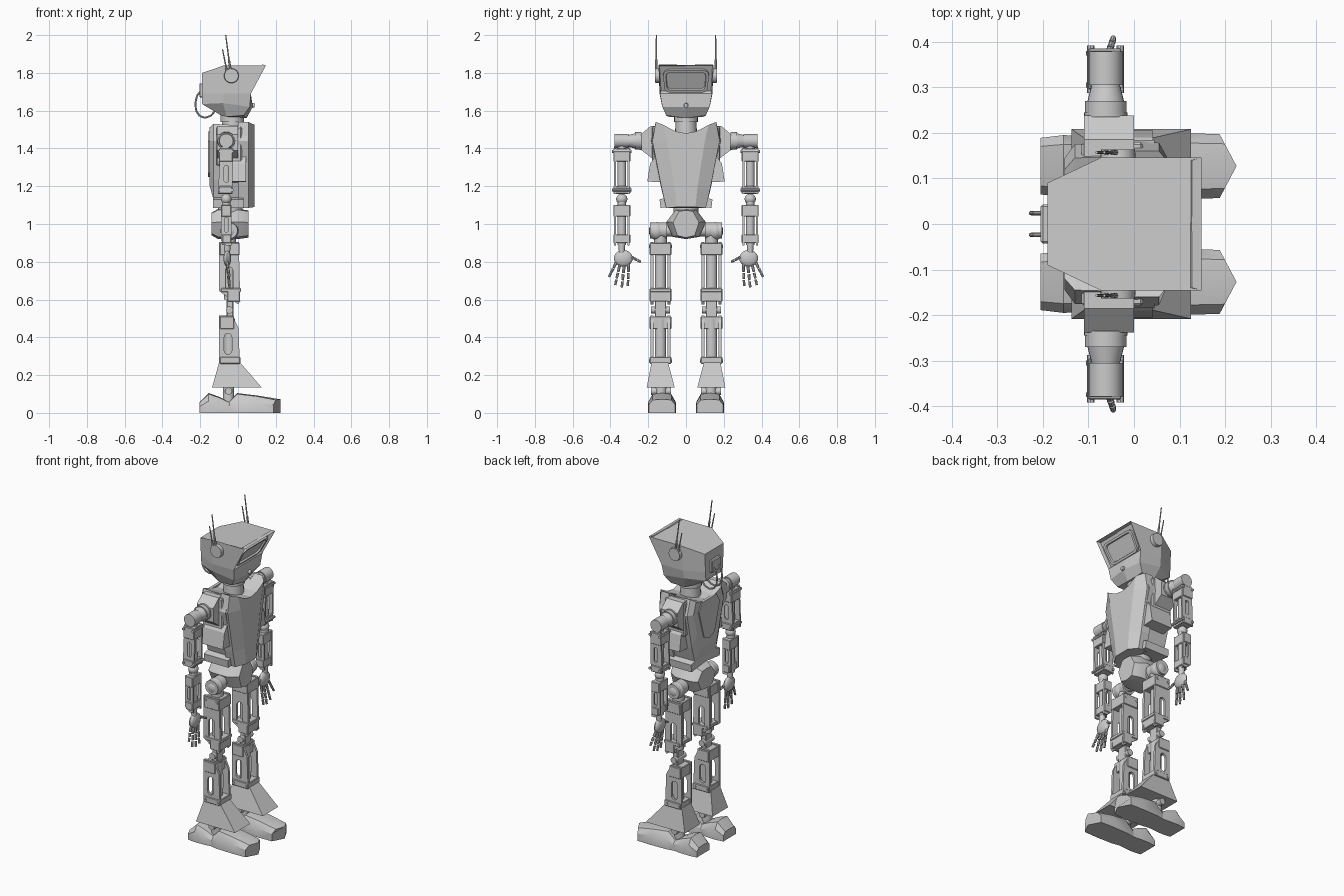
import bpy, bmesh, math
from mathutils import Vector, Matrix

if "Cube" in bpy.data.objects:
    bpy.data.objects.remove(bpy.data.objects["Cube"])

smooth = []


def finish(name, bm, mirror=False, soft=False):
    bmesh.ops.recalc_face_normals(bm, faces=bm.faces)
    me = bpy.data.meshes.new(name)
    bm.to_mesh(me)
    bm.free()
    ob = bpy.data.objects.new(name, me)
    bpy.context.collection.objects.link(ob)
    if mirror:
        add_mirror(ob)
    if soft:
        smooth.append(ob)
    return ob


def add_mirror(ob):
    m = ob.modifiers.new("mirror", 'MIRROR')
    m.use_axis = (False, True, False)
    m.use_mirror_merge = False


def loft_bm(bm, rings):
    vs = [[bm.verts.new(p) for p in r] for r in rings]
    n = len(rings[0])
    for a, b in zip(vs, vs[1:]):
        for i in range(n):
            j = (i + 1) % n
            bm.faces.new((a[i], a[j], b[j], b[i]))
    bm.faces.new(vs[0])
    bm.faces.new(vs[-1])


def loft(name, rings, **k):
    bm = bmesh.new()
    loft_bm(bm, rings)
    return finish(name, bm, **k)


def xz_rings(pts, y0, y1):
    return [[(x, y, z) for x, z in pts] for y in (y0, y1)]


def yz_rings(pts, x0, x1):
    return [[(x, y, z) for y, z in pts] for x in (x0, x1)]


def box(name, x, y, z, bevel=0.0, **k):
    ob = loft(name, xz_rings([(x[0], z[0]), (x[1], z[0]), (x[1], z[1]), (x[0], z[1])], *y))
    if bevel:
        m = ob.modifiers.new("bevel", 'BEVEL')
        m.width = bevel
        m.segments = 1
    if k.get("mirror"):
        add_mirror(ob)
    return ob


def rods(name, items, seg=16, **k):
    """each item: start, end, radius, optional end radius"""
    bm = bmesh.new()
    for it in items:
        a, b = Vector(it[0]), Vector(it[1])
        q = (b - a).to_track_quat('Z', 'Y').to_matrix().to_4x4()
        bmesh.ops.create_cone(bm, cap_ends=True, segments=seg, radius1=it[2], radius2=it[-1],
                              depth=(b - a).length, matrix=Matrix.Translation((a + b) / 2) @ q)
    return finish(name, bm, soft=True, **k)


def ball(name, c, size, **k):
    bm = bmesh.new()
    bmesh.ops.create_uvsphere(bm, u_segments=16, v_segments=10, radius=1,
                              matrix=Matrix.Translation(c) @ Matrix.Diagonal((*size, 1)))
    return finish(name, bm, soft=True, **k)


def stadium(cx, cz, r, half, n=6):
    out = []
    for base, sgn in ((0, 1), (math.pi, -1)):
        for i in range(n + 1):
            a = base + math.pi * i / n
            out.append((cx + r * math.cos(a), cz + sgn * (half - r) + r * math.sin(a)))
    return out


def both(half):
    """half outline from bottom centre to top centre -> closed symmetric outline"""
    return half + [(-y, z) for y, z in half[-2:0:-1]]


def limb(name, yc, hw, t, profile, slot, blocks, core):
    """two slotted side plates, cross blocks and a round core"""
    bm = bmesh.new()
    loft_bm(bm, xz_rings(profile, yc - hw, yc - hw + t))
    loft_bm(bm, xz_rings(profile, yc + hw - t, yc + hw))
    ob = finish(name + "_plates", bm)
    cut = loft("cutter", xz_rings(stadium(*slot), yc - hw - .02, yc + hw + .02))
    m = ob.modifiers.new("slot", 'BOOLEAN')
    m.operation = 'DIFFERENCE'
    m.object = cut
    bpy.context.view_layer.objects.active = ob
    bpy.ops.object.modifier_apply(modifier=m.name)
    bpy.data.objects.remove(cut)
    add_mirror(ob)
    for x0, x1, z0, z1 in blocks:
        box(name + "_block", (x0, x1), (yc - hw - .005, yc + hw + .005), (z0, z1), .003, mirror=True)
    cx, r, z0, z1 = core
    rods(name + "_core", [((cx, yc, z0), (cx, yc, z1), r, r)], mirror=True)


# Head shell with recessed face
def head_ring(back, side, front, mid):
    h = [back, side, front]
    return h + [(mid[0], 0, mid[1])] + [(x, -y, z) for x, y, z in h[::-1]]


head = loft("head", [
    head_ring((-.09, .07, 1.575), (-.06, .095, 1.568), (.03, .105, 1.575), (.045, 1.56)),
    head_ring((-.19, .08, 1.635), (-.08, .13, 1.64), (.062, .125, 1.62), (.078, 1.62)),
    head_ring((-.19, .085, 1.69), (-.075, .14, 1.69), (.068, .138, 1.69), (.068, 1.69)),
    head_ring((-.19, .09, 1.80), (-.072, .146, 1.84), (.148, .146, 1.84), (.148, 1.84))])
bm = bmesh.new()
bm.from_mesh(head.data)
face = [f for f in bm.faces if f.normal.x > .6 and f.calc_center_median().z > 1.72]
bmesh.ops.inset_region(bm, faces=face, thickness=.008, depth=-.02)
bm.to_mesh(head.data)
bm.free()

# Visor lying on the slanted face
u, n = Vector((.47, 0, .88)), Vector((.88, 0, -.47))
c = Vector((.082, 0, 1.762))


def visor_ring(w, h, r, d):
    out = []
    for k, (sy, sz) in enumerate(((1, 1), (-1, 1), (-1, -1), (1, -1))):
        for i in range(5):
            a = math.pi / 2 * (k + i / 4)
            z = sz * (h - r) + r * math.sin(a)
            y = (sy * (w - r) + r * math.cos(a)) * (1 + .6 * z)
            out.append(c + Vector((0, y, 0)) + u * z + n * d)
    return out


loft("visor", [visor_ring(.118, .066, .03, -.01), visor_ring(.118, .066, .03, .016),
               visor_ring(.105, .054, .025, .016), visor_ring(.102, .051, .025, .006)])
rods("mouth_port", [((.06, 0, 1.63), (.088, 0, 1.627), .014, .011)])

# Ears, antennae, rear socket and cables
rods("ear", [((-.035, .135, 1.785), (-.035, .164, 1.785), .04, .037)], seg=24, mirror=True)
rods("antenna", [((-.031, .157, 1.755), (-.048, .157, 1.87), .006, .006),
                 ((-.048, .157, 1.87), (-.065, .157, 2.0), .004, .003),
                 ((-.05, .157, 1.765), (-.062, .157, 1.825), .006, .006),
                 ((-.062, .157, 1.825), (-.082, .157, 1.925), .004, .003)], seg=8, mirror=True)
box("rear_socket", (-.205, -.18), (-.043, .043), (1.67, 1.745), .005)
cable = [(-.2, 1.7), (-.217, 1.68), (-.226, 1.64), (-.222, 1.6), (-.203, 1.572),
         (-.175, 1.562), (-.145, 1.572), (-.12, 1.6)]
rods("cable", [((a[0], .024, a[1]), (b[0], .024, b[1]), .005, .005)
               for a, b in zip(cable, cable[1:])], seg=8, mirror=True)
rods("neck", [((-.03, 0, 1.45), (-.03, 0, 1.54), .06, .055), ((-.03, 0, 1.54), (-.03, 0, 1.58), .063, .063)], seg=20)


# Torso body, chest plate and belt
def torso_ring(x, b, w, d, e, zb, zt):
    half = [(0, zb), (b, zb), (w, zb + .1), (d, 1.44), (e, zt), (.055, 1.49), (0, 1.48)]
    return [(x, y, z) for y, z in both(half)]


loft("torso", [torso_ring(-.152, .08, .11, .145, .12, 1.21, 1.51),
               torso_ring(-.13, .10, .13, .175, .145, 1.13, 1.53),
               torso_ring(.045, .10, .13, .185, .15, 1.12, 1.52)])
loft("chest_plate", [torso_ring(.0, .105, .13, .185, .16, 1.085, 1.54),
                     torso_ring(.055, .105, .128, .178, .16, 1.085, 1.54),
                     torso_ring(.088, .05, .06, .1, .12, 1.09, 1.525)])
belt = both([(0, 1.10), (.135, 1.085), (.14, 1.13), (0, 1.17)])
loft("belt", yz_rings(belt, -.132, .03))
loft("back_panel", yz_rings(both([(0, 1.25), (.05, 1.27), (.1, 1.44), (.07, 1.49), (0, 1.49)]), -.158, -.14))
side = [(.11, 1.22), (.205, 1.225), (.19, 1.32), (.14, 1.39)]
loft("side_panel", yz_rings(side, -.1, .042), mirror=True)
shoulder = [(.13, 1.52), (.185, 1.52), (.238, 1.475), (.235, 1.39), (.13, 1.31)]
loft("shoulder_box", yz_rings(shoulder, -.11, .0), mirror=True)
box("shoulder_frame", (-.115, .02), (.12, .18), (1.31, 1.515), .006, mirror=True)

# Waist and pelvis
rods("waist", [((-.04, 0, 1.04), (-.04, 0, 1.13), .065, .065)], seg=20)
hip = both([(0, .92), (.07, .932), (.105, 1.01), (.055, 1.075), (0, 1.08)])
loft("pelvis", [[(x, y * s, 1 + (z - 1) * t) for y, z in hip] for x, s, t in
                ((-.14, .8, .75), (-.105, 1, 1), (.0, 1, 1), (.055, .65, .9))], soft=True)
rods("hip_joint", [((-.045, .06, .965), (-.045, .1, .965), .03, .03),
                   ((-.045, .1, .965), (-.045, .19, .965), .043, .043),
                   ((-.045, .135, .96), (-.045, .135, .86), .034, .034)], mirror=True)
ball("hip_ball", (-.045, .155, .962), (.048, .042, .048), mirror=True)

# Legs
limb("thigh", .135, .052, .014,
     [(-.1, .905), (.004, .905), (.012, .59), (.0, .575), (-.1, .645)],
     (-.047, .705, .02, .068),
     [(-.095, .008, .835, .9), (-.09, .015, .64, .66), (-.055, .01, .59, .65)], (-.045, .03, .6, .9))
box("knee_link", (-.06, -.025), (.105, .165), (.48, .6), .004, mirror=True)
rods("knee_pin", [((-.045, .085, .545), (-.045, .185, .545), .019, .019)], mirror=True)
limb("shin", .135, .052, .014,
     [(-.1, .26), (.01, .26), (.002, .45), (-.03, .515), (-.1, .515)],
     (-.053, .365, .02, .056),
     [(-.096, -.02, .445, .51), (-.096, .012, .26, .295)], (-.045, .03, .26, .5))
loft("shin_flare", [[(-.1, .095, .268), (.01, .095, .268), (.01, .182, .268), (-.1, .182, .268)],
                    [(-.137, .06, .135), (.125, .06, .135), (.125, .208, .135), (-.137, .208, .135)]], mirror=True)
rods("ankle", [((-.05, .08, .115), (-.05, .185, .115), .019, .019),
               ((-.05, .132, .04), (-.05, .132, .16), .03, .03)], mirror=True)


# Feet: heel and pointed toe
def foot_ring(x, w, h, tip=0.0):
    pts = [(-1, 0), (-1, .6), (-.7, .95), (0, 1), (.7, .95), (1, .6), (1, 0), (0, 0)]
    return [(x + tip * (1 - abs(v)), .127 + v * w, z * h) for v, z in pts]


loft("foot_heel", [foot_ring(-.205, .062, .055), foot_ring(-.155, .068, .105),
                   foot_ring(-.1, .066, .085), foot_ring(-.03, .06, .05)], mirror=True, soft=True)
loft("foot_toe", [foot_ring(-.06, .06, .045), foot_ring(-.005, .07, .105),
                  foot_ring(.1, .073, .092), foot_ring(.188, .07, .072, .037)], mirror=True, soft=True)

# Shoulder joint
X = -.062
rods("shoulder_joint", [((X, .235, 1.44), (X, .245, 1.44), .048, .048), ((X, .245, 1.44), (X, .27, 1.44), .046, .046),
                        ((X, .27, 1.44), (X, .31, 1.44), .04, .03), ((X, .305, 1.44), (X, .378, 1.44), .037, .037),
                        ((X, .34, 1.44), (X, .34, 1.36), .024, .024)], seg=24, mirror=True)

# Arms
limb("upper_arm", .34, .04, .01, [(-.105, 1.16), (-.03, 1.16), (-.025, 1.4), (-.095, 1.41)],
     (X, 1.265, .012, .045),
     [(-.1, -.028, 1.33, 1.4), (-.1, -.032, 1.16, 1.2)], (X, .023, 1.17, 1.4))
ball("elbow", (X, .34, 1.132), (.028, .03, .028), mirror=True)
limb("forearm", .34, .04, .01, [(-.09, .91), (-.06, .885), (-.035, .885), (-.035, 1.1), (-.09, 1.1)],
     (X, .995, .01, .04),
     [(-.088, -.036, 1.04, 1.1), (-.082, -.036, .9, .945)], (X, .023, .89, 1.12))
rods("arm_bolts", [((x, .288, z), (x, .392, z), .008, .008)
                   for x in (-.095, -.03) for z in (1.385, 1.18)], seg=8, mirror=True)
rods("leg_bolts", [((x, .075, z), (x, .196, z), .008, .008)
                   for x, z in ((-.085, .88), (-.01, .88), (-.085, .275), (-.005, .275))], seg=8, mirror=True)

# Hands
HX = -.057
rods("wrist", [((HX, .34, .9), (HX, .34, .84), .018, .015)], mirror=True)
ball("palm", (HX, .332, .818), (.02, .05, .044), mirror=True)
fingers = []
for a, b in (((.303, .79), (.308, .672)), ((.327, .783), (.34, .665)), ((.35, .787), (.375, .677)),
             ((.37, .795), (.408, .72)), ((.3, .83), (.24, .8))):
    a, b = Vector((HX, *a)), Vector((HX + .012, *b))
    for t0, t1 in ((0, .36), (.42, .68), (.74, 1)):
        r = .0085 - .0015 * t0
        fingers.append((a.lerp(b, t0), a.lerp(b, t1), r, r - .001))
rods("fingers", fingers, seg=8, mirror=True)

# Keep edges sharp on round parts
bpy.ops.object.select_all(action='DESELECT')
for ob in smooth:
    ob.select_set(True)
bpy.context.view_layer.objects.active = smooth[0]
bpy.ops.object.shade_smooth_by_angle(angle=math.radians(35))
